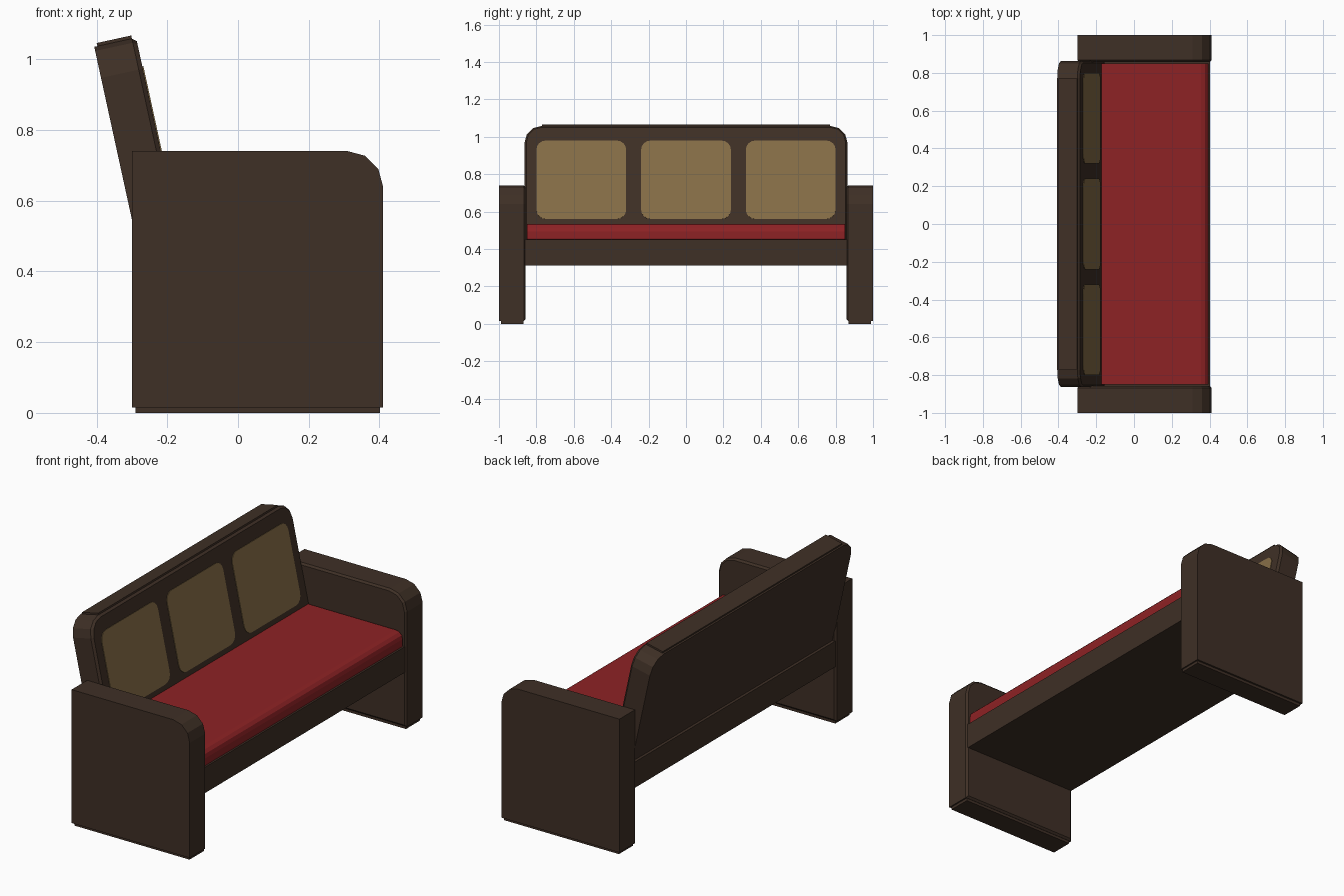
import bpy, bmesh, math
from mathutils import Vector

if "Cube" in bpy.data.objects:
    bpy.data.objects.remove(bpy.data.objects["Cube"])


def material(name, rgb):
    m = bpy.data.materials.new(name)
    m.diffuse_color = (*rgb, 1)
    m.use_nodes = True
    m.node_tree.nodes["Principled BSDF"].inputs["Base Color"].default_value = m.diffuse_color
    return m


WOOD = material("dark brown wood", (0.049, 0.029, 0.019))
RED = material("red upholstery", (0.27, 0.016, 0.018))
TAN = material("tan panel", (0.24, 0.155, 0.063))


def loft(name, rings, mat):
    """Closed solid through equal-length point rings, capped at both ends."""
    bm = bmesh.new()
    vs = [[bm.verts.new(p) for p in r] for r in rings]
    for a, b in zip(vs, vs[1:]):
        for i in range(len(a)):
            j = (i + 1) % len(a)
            bm.faces.new((a[i], a[j], b[j], b[i]))
    bm.faces.new(vs[0])
    bm.faces.new(vs[-1])
    bmesh.ops.recalc_face_normals(bm, faces=bm.faces)
    me = bpy.data.meshes.new(name)
    bm.to_mesh(me)
    bm.free()
    me.materials.append(mat)
    ob = bpy.data.objects.new(name, me)
    bpy.context.collection.objects.link(ob)
    return ob


def rounded(x0, x1, y0, y1, radii, seg=3):
    """Rectangle outline; radii for corners low-low, high-low, high-high, low-high."""
    pts = []
    corners = [(x0, y0, 1, 1, 180), (x1, y0, -1, 1, 270),
               (x1, y1, -1, -1, 0), (x0, y1, 1, -1, 90)]
    for (x, y, sx, sy, start), r in zip(corners, radii):
        if r <= 0:
            pts.append((x, y))
            continue
        for k in range(seg + 1):
            a = math.radians(start + 90 * k / seg)
            pts.append((x + sx * r + r * math.cos(a), y + sy * r + r * math.sin(a)))
    return pts


def box(name, x0, x1, y0, y1, z0, z1, mat):
    outline = rounded(x0, x1, y0, y1, (0, 0, 0, 0))
    return loft(name, [[(x, y, z) for x, y in outline] for z in (z0, z1)], mat)


# Side panels with a rounded front top corner, bevelled inner rim and foot strip
for side, s in (("front", -1), ("rear", 1)):
    rings = []
    for y, i in ((0.857, 0.01), (0.867, 0), (1.0, 0)):
        o = rounded(-0.30 + i, 0.41 - i, 0.015 + i, 0.74 - i, (0, 0, 0.10 - i, 0))
        rings.append([(x, s * y, z) for x, z in o])
    loft(side + "_side_panel", rings, WOOD)
    ys = sorted((s * 0.868, s * 0.99))
    box(side + "_foot_strip", -0.29, 0.402, *ys, 0, 0.03, WOOD)

# Seat frame between the side panels
box("seat_frame", -0.295, 0.403, -0.88, 0.88, 0.312, 0.452, WOOD)

# Seat cushion with a rounded front edge
prof = rounded(-0.22, 0.395, 0.445, 0.533, (0, 0.015, 0.04, 0))
loft("seat_cushion", [[(x, y, z) for x, z in prof] for y in (-0.85, 0.85)], RED)

# Leaning backrest: u runs along the bench, v up the slope, w out of its face
TILT = math.atan(0.218)
BASE = Vector((-0.155, 0, 0.45))
UP = Vector((-math.sin(TILT), 0, math.cos(TILT)))
OUT = Vector((math.cos(TILT), 0, math.sin(TILT)))


def on_back(outline, w):
    return [BASE + Vector((0, u, 0)) + UP * v + OUT * w for u, v in outline]


slab = []
for w, i in ((-0.121, 0), (-0.012, 0), (0, 0.01)):
    r = 0.09 - i
    slab.append(on_back(rounded(-0.863 + i, 0.863 - i, -0.02, 0.625 - i, (0, 0, r, r)), w))
loft("backrest", slab, WOOD)

# Thin raised strip along the backrest top
strip = rounded(-0.77, 0.77, 0.60, 0.634, (0, 0, 0, 0))
loft("backrest_top_strip", [on_back(strip, w) for w in (-0.112, -0.012)], WOOD)

# Three tan panels set in the backrest face
for n, c in enumerate((-0.56, 0, 0.56), 1):
    o = rounded(c - 0.24, c + 0.24, 0.113, 0.542, (0.05,) * 4, 4)
    loft(f"backrest_panel_{n}", [on_back(o, w) for w in (-0.004, 0.003)], TAN)
